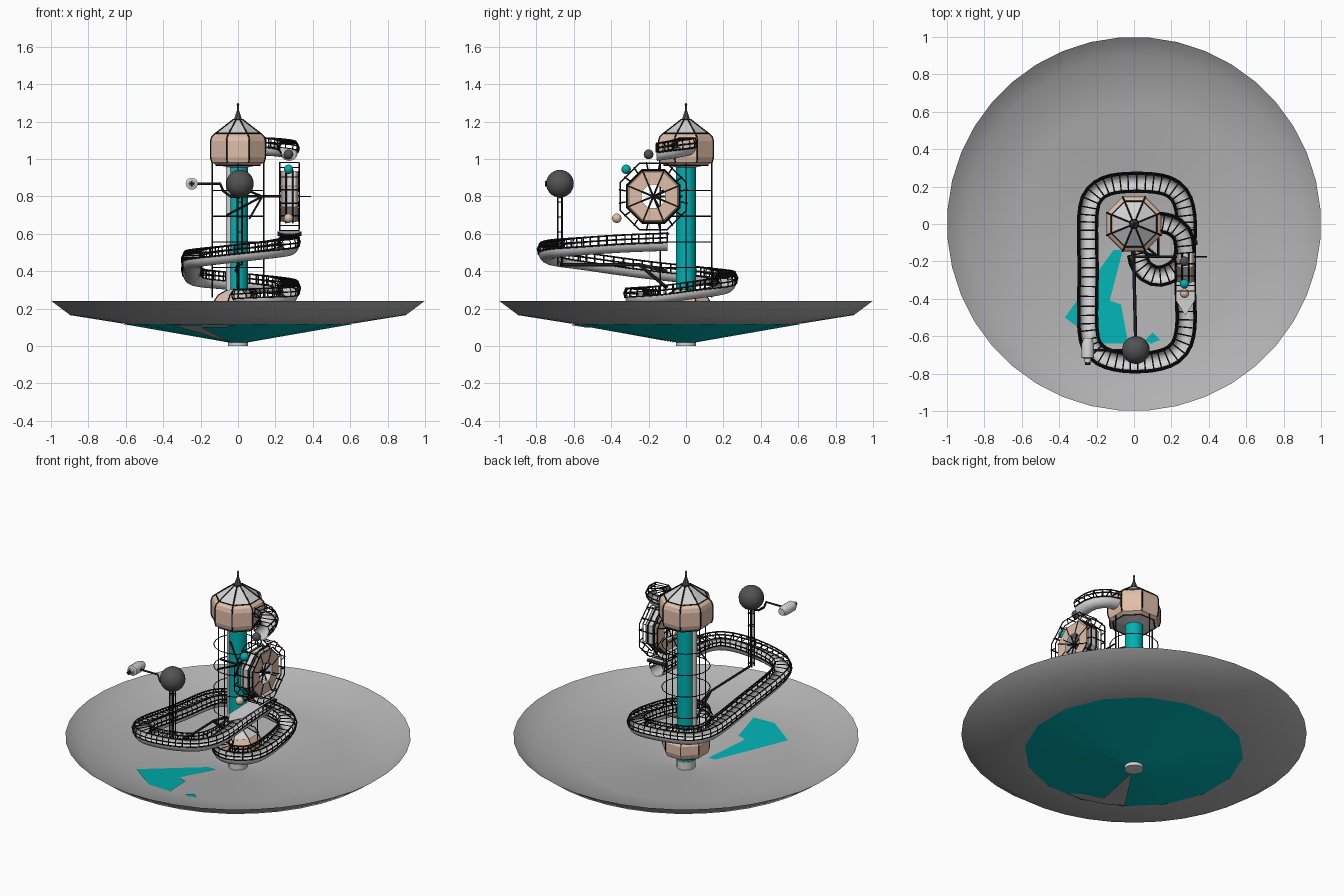
import bpy, bmesh, math
from math import sin, cos, pi
from mathutils import Vector

if "Cube" in bpy.data.objects:
    bpy.data.objects.remove(bpy.data.objects["Cube"])


def material(name, *rgb):
    m = bpy.data.materials.new(name)
    m.use_nodes = True
    m.diffuse_color = (*rgb, 1)
    m.node_tree.nodes["Principled BSDF"].inputs["Base Color"].default_value = (*rgb, 1)
    return m


GREY = material("dish grey", 0.44, 0.44, 0.44)
LIGHT = material("light grey", 0.66, 0.66, 0.66)
DARK = material("dark grey", 0.085, 0.085, 0.085)
BLACK = material("black wire", 0.012, 0.012, 0.012)
TEAL = material("teal", 0.0, 0.44, 0.45)
TAN = material("tan", 0.75, 0.52, 0.4)


def add(name, mesh, mat, smooth=None):
    ob = bpy.data.objects.new(name, mesh)
    bpy.context.collection.objects.link(ob)
    mesh.materials.clear()
    mesh.materials.append(mat)
    if smooth:
        bpy.ops.object.select_all(action='DESELECT')
        ob.select_set(True)
        bpy.context.view_layer.objects.active = ob
        bpy.ops.object.shade_smooth_by_angle(angle=math.radians(smooth))
    return ob


def build(name, verts, faces, mat, smooth=None):
    mesh = bpy.data.meshes.new(name)
    mesh.from_pydata(verts, [], faces)
    bm = bmesh.new()
    bm.from_mesh(mesh)
    bmesh.ops.recalc_face_normals(bm, faces=bm.faces)
    bm.to_mesh(mesh)
    bm.free()
    return add(name, mesh, mat, smooth)


def grid_faces(rows, cols, wrap_rows=False, wrap_cols=False):
    return [(i * cols + j, i * cols + (j + 1) % cols,
             (i + 1) % rows * cols + (j + 1) % cols, (i + 1) % rows * cols + j)
            for i in range(rows if wrap_rows else rows - 1)
            for j in range(cols if wrap_cols else cols - 1)]


def circle(r, z, n, cx=0, cy=0):
    # half-step turn puts a flat side at the front
    return [Vector((cx + r * sin((k + .5) * 2 * pi / n), cy - r * cos((k + .5) * 2 * pi / n), z))
            for k in range(n)]


def revolve(name, profile, n, mat, smooth=None, cap=False, cx=0, cy=0):
    verts = [v for r, z in profile for v in circle(r, z, n, cx, cy)]
    faces = grid_faces(len(profile), n, False, True)
    if cap:
        faces += [tuple(range(n)), tuple(range(len(verts) - n, len(verts)))]
    return build(name, verts, faces, mat, smooth)


def cone_patch(name, outline, base, slope, mat):
    # flat outline laid onto a conical surface
    build(name, [(x, y, base + slope * math.hypot(x, y)) for x, y in outline],
          [tuple(range(len(outline)))], mat)


def rods(name, lines, radius, cyclic=False):
    curve = bpy.data.curves.new(name, 'CURVE')
    curve.dimensions = '3D'
    curve.bevel_depth = radius
    curve.bevel_resolution = 0
    curve.use_fill_caps = True
    for line in lines:
        s = curve.splines.new('POLY')
        s.points.add(len(line) - 1)
        for p, co in zip(s.points, line):
            p.co = (*co, 1)
        s.use_cyclic_u = cyclic
    tmp = bpy.data.objects.new(name + " path", curve)
    bpy.context.collection.objects.link(tmp)
    bpy.context.view_layer.update()
    mesh = bpy.data.meshes.new_from_object(tmp.evaluated_get(bpy.context.evaluated_depsgraph_get()))
    bpy.data.objects.remove(tmp)
    return add(name, mesh, BLACK)


def ball(name, loc, r, mat):
    bm = bmesh.new()
    bmesh.ops.create_uvsphere(bm, u_segments=24, v_segments=14, radius=r)
    bmesh.ops.translate(bm, verts=bm.verts, vec=loc)
    mesh = bpy.data.meshes.new(name)
    bm.to_mesh(mesh)
    bm.free()
    return add(name, mesh, mat, 60)


def spline(points, step):
    # evenly spaced samples along a smooth path
    p = [Vector(q) for q in points]
    p = [2 * p[0] - p[1]] + p + [2 * p[-1] - p[-2]]
    fine = []
    for a, b, c, d in zip(p, p[1:], p[2:], p[3:]):
        for k in range(20):
            t = k / 20
            fine.append(.5 * (2 * b + (c - a) * t + (2 * a - 5 * b + 4 * c - d) * t * t
                              + (3 * b - a - 3 * c + d) * t ** 3))
    out = [fine[0]]
    for q in fine:
        if (q - out[-1]).length >= step:
            out.append(q)
    return out


def track(name, points):
    # half-pipe trough with a wire cage above it
    path = spline(points, .036)
    frames = []
    for i, p in enumerate(path):
        t = path[min(i + 1, len(path) - 1)] - path[max(i - 1, 0)]
        frames.append((p, Vector((t.y, -t.x, 0)).normalized()))
    place = lambda f, u, w: f[0] + f[1] * u + Vector((0, 0, w))
    arc = [pi + pi * k / 10 for k in range(11)]
    section = [(.046 * cos(a), .046 * sin(a)) for a in arc]
    section += [(.04 * cos(a), .04 * sin(a)) for a in reversed(arc)]
    faces = grid_faces(len(frames), len(section), False, True)
    build(name + " trough", [place(f, *s) for f in frames for s in section], faces, LIGHT, 50)
    cage = [(-.048, 0), (-.053, .024), (-.043, .048), (.043, .048), (.053, .024), (.048, 0)]
    rods(name + " hoops", [[place(f, *c) for c in cage] for f in frames], .0036)
    rods(name + " rails", [[place(f, *c) for f in frames] for c in cage], .0045)


# Dish
revolve("dish", [(1, .24), (.9, .165), (.63, .122), (.05, .05)], 40, GREY, 45)
revolve("dish underside", [(.635, .119), (.055, .02)], 16, TEAL, 30)
revolve("dish foot", [(.055, 0), (.055, .1)], 16, LIGHT, 40, cap=True)
cone_patch("dish floor patch", [(-.11, -.14), (-.06, -.14), (-.13, -.41), (-.07, -.43), (-.03, -.64),
                                (-.18, -.64), (-.37, -.5), (-.24, -.32)], .047, .124, TEAL)
cone_patch("dish floor chip", [(.06, -.62), (.1, -.58), (.14, -.62), (.09, -.64)], .047, .124, TEAL)
cone_patch("underside patch", [(-.03, -.05), (-.35, -.5), (-.26, -.56), (-.12, -.605), (0, -.61),
                               (-.06, -.54), (-.19, -.5)], .0065, .171, GREY)

# Tower
revolve("tower tube", [(.053, .06), (.053, .98)], 20, TEAL, 40, cap=True)
revolve("tower column", [(.022, .28), (.022, .98)], 12, LIGHT, 40, cx=-.043, cy=-.012)
revolve("tower base", [(.085, .125), (.13, .15), (.14, .18), (.14, .235), (.115, .27)], 8, TAN, cap=True)
revolve("base roof", [(.115, .271), (.05, .305)], 8, LIGHT)
revolve("cabin floor", [(.055, .955), (.128, .97)], 8, LIGHT)
revolve("top cabin", [(.128, .968), (.15, .982), (.158, 1.01), (.158, 1.095), (.15, 1.12), (.13, 1.135)],
        8, TAN)
revolve("cabin roof", [(.13, 1.135), (.026, 1.21)], 8, LIGHT, cap=True)
revolve("spire", [(.024, 1.21), (.006, 1.26), (.003, 1.3)], 8, DARK, cap=True)
ball("spire tip", (0, 0, 1.29), .007, BLACK)
rods("roof ribs", [[a, b, c, d, e, f] for a, b, c, d, e, f in zip(
    circle(.151, .982, 8), circle(.159, 1.01, 8), circle(.159, 1.095, 8), circle(.151, 1.12, 8),
    circle(.131, 1.136, 8), circle(.025, 1.212, 8))], .004)
rods("roof rings", [circle(.131, 1.137, 8), circle(.026, 1.211, 8), circle(.128, .967, 8)], .004, True)
rods("base ribs", [[a, b, c, d] for a, b, c, d in zip(
    circle(.141, .18, 8), circle(.141, .235, 8), circle(.115, .272, 8), circle(.05, .307, 8))], .003)
rods("tower cage posts", [[(.138 * cos(a), .138 * sin(a), .26), (.138 * cos(a), .138 * sin(a), .98)]
                          for a in (0, pi / 2, pi, 3 * pi / 2)], .004)
rods("tower cage rings", [circle(.141, .42 + k * .137, 16) for k in range(4)], .003, True)

# Ball tracks
track("main track", [(.275, -.1, .555), (.275, -.35, .545), (.275, -.57, .53), (.225, -.685, .52),
                     (.1, -.735, .505), (-.08, -.735, .485), (-.2, -.685, .47), (-.245, -.57, .455),
                     (-.245, -.25, .41), (-.245, .06, .375), (-.2, .17, .36), (-.09, .217, .35),
                     (.12, .217, .33), (.23, .17, .315), (.275, .06, .3), (.275, -.12, .275),
                     (.24, -.23, .265), (.13, -.28, .26), (.04, -.23, .255), (.01, -.12, .25)])
track("upper track", [(.12, .01, 1.065), (.2, -.005, 1.06), (.26, -.06, 1.05), (.275, -.16, 1.035)])
build("landing chute", [(.225, -.1, .611), (.325, -.1, .611), (.325, -.41, .602),
                        (.275, -.49, .598), (.225, -.41, .602)], [(0, 1, 2, 3, 4)], LIGHT)
rods("landing bar", [[(.21, -.1, .6), (.34, -.1, .6)]], .012)

# Lift wheel, turning about x
WX, WY, WZ = .275, -.175, .8


def rim(r, x, n=8):
    return [Vector((WX + x, WY + r * sin((k + .5) * 2 * pi / n), WZ + r * cos((k + .5) * 2 * pi / n)))
            for k in range(n)]


wheel_profile = [(.068, -.045), (.14, -.045), (.148, -.035),
                 (.148, .035), (.14, .045), (.068, .045)]
wheel = build("lift wheel", [v for r, x in wheel_profile for v in rim(r, x)],
              grid_faces(6, 8, True, True), TAN)
wheel.data.materials.append(LIGHT)
for f in wheel.data.polygons:
    if abs(f.normal.x) < .1:
        f.material_index = 1
rods("wheel hoops", [rim(r, x) for x in (-.052, .052) for r in (.155, .192)], .004, True)
rods("wheel middle hoops", [rim(.153, x) for x in (-.018, .018)], .005, True)
rods("wheel cage bars", [[a, b, c, d] for a, b, c, d in zip(
    rim(.15, -.052, 16), rim(.186, -.052, 16), rim(.186, .052, 16), rim(.15, .052, 16))], .004)
rods("wheel segment lines", [[a, b] for x in (-.046, .046) for a, b in zip(rim(.068, x), rim(.146, x))], .003)
rods("wheel spokes", [[(WX + x, WY, WZ), v] for x in (-.03, .03) for v in rim(.07, x)], .005)
rods("wheel axle", [[(0, WY, WZ), (.325, WY, WZ)]], .007)
rods("axle tip", [[(.325, WY, WZ), (.39, WY, WZ)]], .003)
rods("axle struts", [[(x, y, z), (.13, WY, WZ)] for x, y, z in
                     ((-.06, -.12, .7), (.06, -.12, .68), (-.02, -.05, .86), (.13, -.02, .8))], .006)

# Loose balls
ball("dark ball", (.27, -.2, 1.025), .026, DARK)
ball("teal ball", (.27, -.32, .945), .025, TEAL)
ball("tan ball", (.27, -.37, .683), .025, TAN)

# Sphere on its mast, with a side arm
MX, MY = .01, -.674
ball("mast sphere", (MX, MY, .868), .074, DARK)
rods("mast poles", [[(MX + x, MY + y, .43), (MX + x, MY + y, .81)]
                    for x in (-.012, .012) for y in (-.012, .012)], .005)
rods("mast ties", [circle(.02, .45 + k * .08, 4, MX, MY) for k in range(5)], .003, True)
rods("mast support arm", [[(MX, MY, .435), (0, -.25, .435), (-.01, -.1, .4)],
                          [(0, -.25, .435), (.0, -.1, .31)]], .009)
rods("side arm", [[(MX, MY, .795), (-.04, MY, .8), (-.08, MY, .83),
                   (-.095, MY, .868), (-.22, MY, .868)]], .007)
pod_profile = [(.018, -.74), (.018, -.72), (.033, -.715), (.033, -.64), (.022, -.61)]
build("side pod", [(-.247 + r * cos(k * pi / 5), y, .868 + r * sin(k * pi / 5))
                   for r, y in pod_profile for k in range(10)],
      grid_faces(5, 10, False, True) + [tuple(range(10)), tuple(range(40, 50))], LIGHT, 40)
rods("pod nozzle", [[(-.247, -.74, .868), (-.247, -.755, .868)]], .014)
